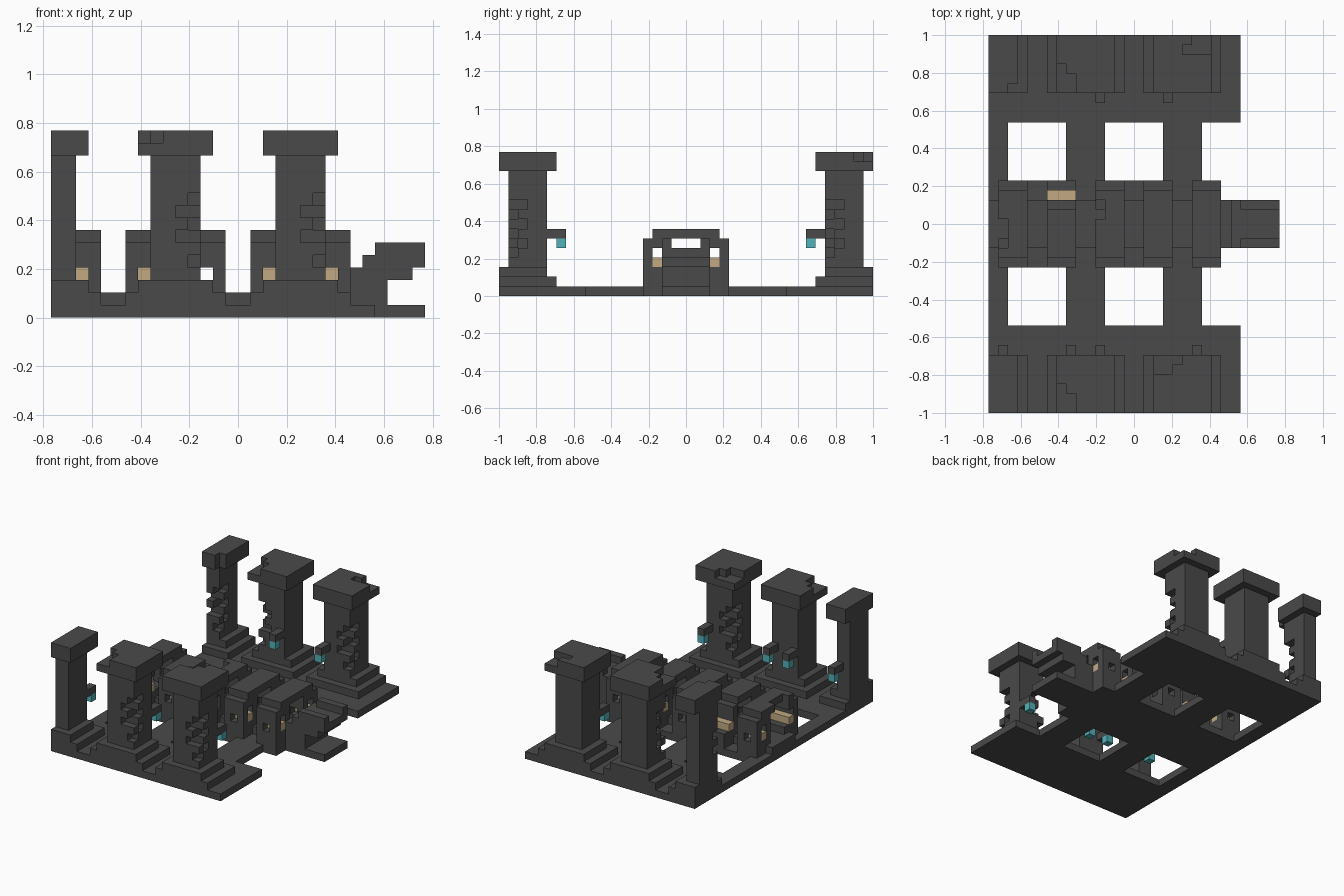
import bpy
import bmesh
from mathutils import Vector

if "Cube" in bpy.data.objects:
    bpy.data.objects.remove(bpy.data.objects["Cube"], do_unlink=True)

U = 2 / 39                          # size of one block
ORIGIN = Vector((-15 * U, -1, 0))   # corner of the block grid


def material(name, rgb):
    m = bpy.data.materials.new(name)
    m.use_nodes = True
    m.diffuse_color = (*rgb, 1)
    m.node_tree.nodes["Principled BSDF"].inputs["Base Color"].default_value = (*rgb, 1)
    return m


STONE = material("dark stone", (0.068, 0.068, 0.068))
TAN = material("tan lamp", (0.54, 0.40, 0.23))
TEAL = material("teal lamp", (0.085, 0.44, 0.48))


def box(x0, x1, y0, y1, z0, z1):
    """Set of grid cells filling a box."""
    return {(x, y, z) for x in range(x0, x1) for y in range(y0, y1) for z in range(z0, z1)}


def flip(cells):
    """Mirror cells from the front to the back."""
    return {(x, 38 - y, z) for x, y, z in cells}


def build(name, cells, mat):
    """Skin a set of cells and merge the coplanar faces."""
    bm = bmesh.new()
    verts = {}

    def corner(p):
        if p not in verts:
            verts[p] = bm.verts.new(ORIGIN + Vector(p) * U)
        return verts[p]

    for c in sorted(cells):
        for axis in range(3):
            a, b = (axis + 1) % 3, (axis + 2) % 3
            for side in (0, 1):
                n = list(c)
                n[axis] += 2 * side - 1
                if tuple(n) in cells:
                    continue
                ring = []
                for da, db in ((0, 0), (1, 0), (1, 1), (0, 1)):
                    p = list(c)
                    p[axis] += side
                    p[a] += da
                    p[b] += db
                    ring.append(corner(tuple(p)))
                bm.faces.new(ring if side else ring[::-1])
    bmesh.ops.dissolve_limit(bm, angle_limit=0.01, verts=bm.verts[:], edges=bm.edges[:])
    mesh = bpy.data.meshes.new(name)
    bm.to_mesh(mesh)
    bm.free()
    mesh.materials.append(mat)
    obj = bpy.data.objects.new(name, mesh)
    bpy.context.collection.objects.link(obj)
    return obj


def chip(x, y, dx, dy):
    """Cells worn from a shaft corner; dx and dy point into the shaft."""
    worn = {(x, y, z) for z in (4, 6, 7, 8, 9)}
    worn |= {(x + dx, y, z) for z in (6, 8)}
    worn |= {(x, y + dy, z) for z in (5, 7, 9)}
    return worn


# Floor slab with square openings
floor = box(0, 26, 0, 39, 0, 1) - box(24, 26, 9, 30, 0, 1)
for x in (2, 12, 22):
    opening = box(x, x + 6, 9, 15, 0, 1)
    floor -= opening | flip(opening)
floor |= box(22, 24, 15, 24, 0, 1) | box(24, 30, 17, 22, 0, 1)
build("floor", floor, STONE)

# Raised middle walkway
build("middle_walkway", box(0, 24, 17, 22, 1, 2), STONE)

# Columns: stepped base, shaft and cap, with worn places
worn_front = {
    "right": set(),
    "middle": chip(11, 1, -1, 1) | box(7, 8, 0, 3, 14, 15) | box(8, 9, 0, 2, 14, 15),
    "left": chip(21, 1, -1, 1) | chip(18, 4, 1, -1)
    | box(17, 19, 4, 6, 14, 15) | box(19, 20, 5, 6, 14, 15),
}
worn_back = {
    "right": chip(1, 34, -1, 1) | box(2, 3, 33, 34, 13, 15),
    "middle": chip(8, 34, 1, 1) | box(7, 8, 33, 36, 14, 15) | box(8, 9, 33, 35, 14, 15),
    "left": chip(21, 34, -1, 1) | box(21, 23, 37, 39, 14, 15) | box(20, 21, 37, 38, 14, 15),
}
for side, mid in (("right", 0), ("middle", 10), ("left", 20)):
    column = box(mid - 4, mid + 4, 0, 6, 1, 2) | box(mid - 3, mid + 3, 0, 5, 2, 3)
    column |= box(mid - 2, mid + 2, 1, 5, 3, 13) | box(mid - 3, mid + 3, 0, 6, 13, 15)
    column = {c for c in column if c[0] >= 0}
    build("front_column_" + side, column - worn_front[side], STONE)
    build("back_column_" + side, flip(column) - worn_back[side], STONE)

# Hanging lamps on short arms
for row, xs in (("front", (1, 8, 11, 21)), ("back", (11, 18))):
    for x in xs:
        arm, lamp = box(x, x + 1, 5, 7, 6, 7), box(x, x + 1, 6, 7, 5, 6)
        if row == "back":
            arm, lamp = flip(arm), flip(lamp)
        build(row + "_lamp_arm", arm, STONE)
        build(row + "_hanging_lamp", lamp, TEAL)

# Gate posts with crossing windows, lamp bars and lintels
for x in (1, 6, 11, 16, 21):
    post = box(x, x + 3, 15, 18, 1, 6)
    post -= box(x + 1, x + 2, 15, 18, 3, 4) | box(x, x + 3, 16, 17, 3, 5)
    bar = box(x, x + 3, 16, 17, 3, 4)
    back_post = flip(post)
    lintel = box(x, x + 3, 16, 23, 6, 7)
    if x == 1:
        post -= box(x, x + 3, 17, 18, 3, 6)
        lintel -= box(x, x + 1, 17, 20, 6, 7)
    if x == 6:
        back_post -= box(x, x + 3, 22, 24, 3, 6)
        lintel -= box(x, x + 3, 21, 23, 6, 7)
    if x == 11:
        lintel -= box(x, x + 1, 20, 22, 6, 7)
    build("front_gate_post", post, STONE)
    build("back_gate_post", back_post, STONE)
    build("gate_lintel", lintel, STONE)
    if x != 11:
        build("front_lamp_bar", bar, TAN)
        build("back_lamp_bar", flip(bar), TAN)

# Overhanging ramp with side rails
ramp = box(24, 27, 17, 22, 1, 3) | box(24, 29, 17, 22, 3, 4)
ramp |= box(25, 30, 17, 22, 4, 5)
ramp |= box(26, 30, 17, 18, 5, 6) | box(26, 30, 21, 22, 5, 6)
build("overhanging_ramp", ramp, STONE)
